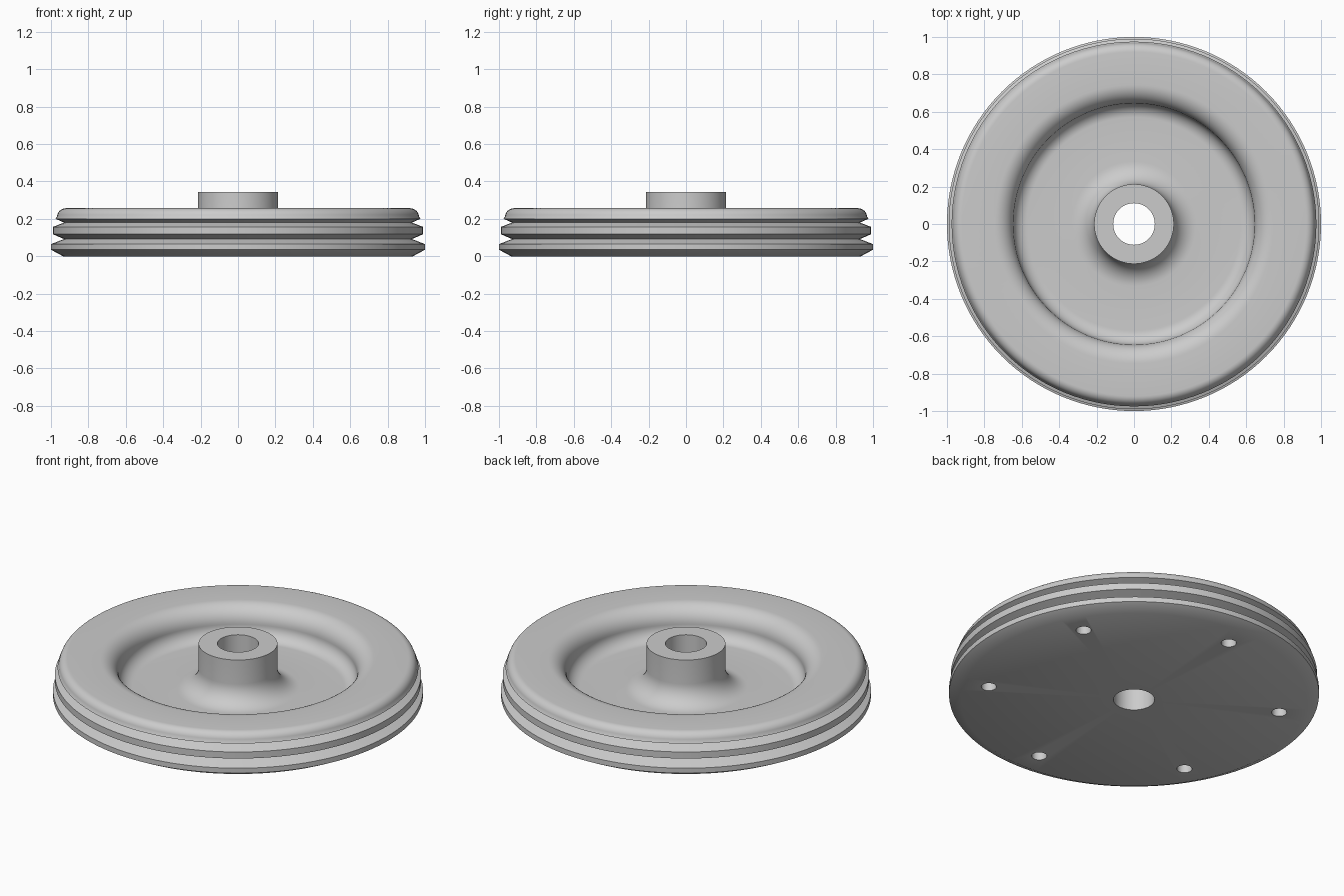
import bpy, bmesh, math
from mathutils import Matrix, Vector

if "Cube" in bpy.data.objects:
    bpy.data.objects.remove(bpy.data.objects["Cube"])

SEGMENTS = 128


def arc(cx, cz, radius, start, end, steps=12):
    """Points of a fillet in the (radius, height) plane, angles in degrees."""
    points = []
    for i in range(steps + 1):
        a = math.radians(start + (end - start) * i / steps)
        points.append((cx + radius * math.cos(a), cz + radius * math.sin(a)))
    return points


grey = bpy.data.materials.new("light grey")
grey.diffuse_color = (0.6, 0.6, 0.6, 1)
grey.use_nodes = True
grey.node_tree.nodes["Principled BSDF"].inputs["Base Color"].default_value = grey.diffuse_color

# Cross-section of the wheel: closed loop from the bore outwards and back
BORE, HUB, FLOOR, TOP, HUB_TOP = 0.111, 0.213, 0.08, 0.257, 0.343
HUB_FILLET, RECESS_FILLET = 0.12, 0.075
profile = [(BORE, 0), (0.935, 0)]
# V-grooved rim
profile += [(1.0, 0.035), (1.0, 0.065), (0.93, 0.092), (0.99, 0.118),
            (0.99, 0.157), (0.93, 0.18), (0.975, 0.2)]
# Rounded top shoulder
profile += arc(0.92, TOP - 0.048, 0.048, 5, 90, 8)
# Rolled edge down into the recess, then a concave fillet onto its floor
profile += arc(0.745, TOP - 0.1, 0.1, 90, 180)
profile += arc(0.645 - RECESS_FILLET, FLOOR + RECESS_FILLET, RECESS_FILLET, 0, -90)
# Fillet sweeping up into the hub
profile += arc(HUB + HUB_FILLET, FLOOR + HUB_FILLET, HUB_FILLET, 270, 180)
profile += [(HUB, HUB_TOP), (BORE, HUB_TOP)]

# Wheel body turned around z
bm = bmesh.new()
rings = []
for i in range(SEGMENTS):
    a = 2 * math.pi * i / SEGMENTS
    rings.append([bm.verts.new((r * math.cos(a), r * math.sin(a), z)) for r, z in profile])
for i in range(SEGMENTS):
    here, after = rings[i], rings[(i + 1) % SEGMENTS]
    for j in range(len(profile)):
        k = (j + 1) % len(profile)
        bm.faces.new((here[j], after[j], after[k], here[k]))
bmesh.ops.recalc_face_normals(bm, faces=bm.faces)
mesh = bpy.data.meshes.new("grooved_wheel")
bm.to_mesh(mesh)
bm.free()
wheel = bpy.data.objects.new("grooved_wheel", mesh)
wheel.data.materials.append(grey)
bpy.context.collection.objects.link(wheel)

# Six blind holes in the underside
bm = bmesh.new()
for i in range(6):
    a = math.radians(30 + 60 * i)
    place = Matrix.Translation(Vector((0.797 * math.cos(a), 0.797 * math.sin(a), 0)))
    bmesh.ops.create_cone(bm, cap_ends=True, segments=32, radius1=0.041, radius2=0.041,
                          depth=0.24, matrix=place)
cut_mesh = bpy.data.meshes.new("hole_cutter")
bm.to_mesh(cut_mesh)
bm.free()
cut_mesh.materials.append(grey)
cutter = bpy.data.objects.new("hole_cutter", cut_mesh)
cutter.hide_render = True
bpy.context.collection.objects.link(cutter)

holes = wheel.modifiers.new("holes", 'BOOLEAN')
holes.operation = 'DIFFERENCE'
holes.solver = 'EXACT'
holes.object = cutter

bpy.ops.object.select_all(action='DESELECT')
wheel.select_set(True)
bpy.context.view_layer.objects.active = wheel
bpy.ops.object.modifier_apply(modifier="holes")
bpy.data.objects.remove(cutter)

# Smooth curves, crisp edges
bpy.ops.object.shade_smooth_by_angle(angle=math.radians(30))
